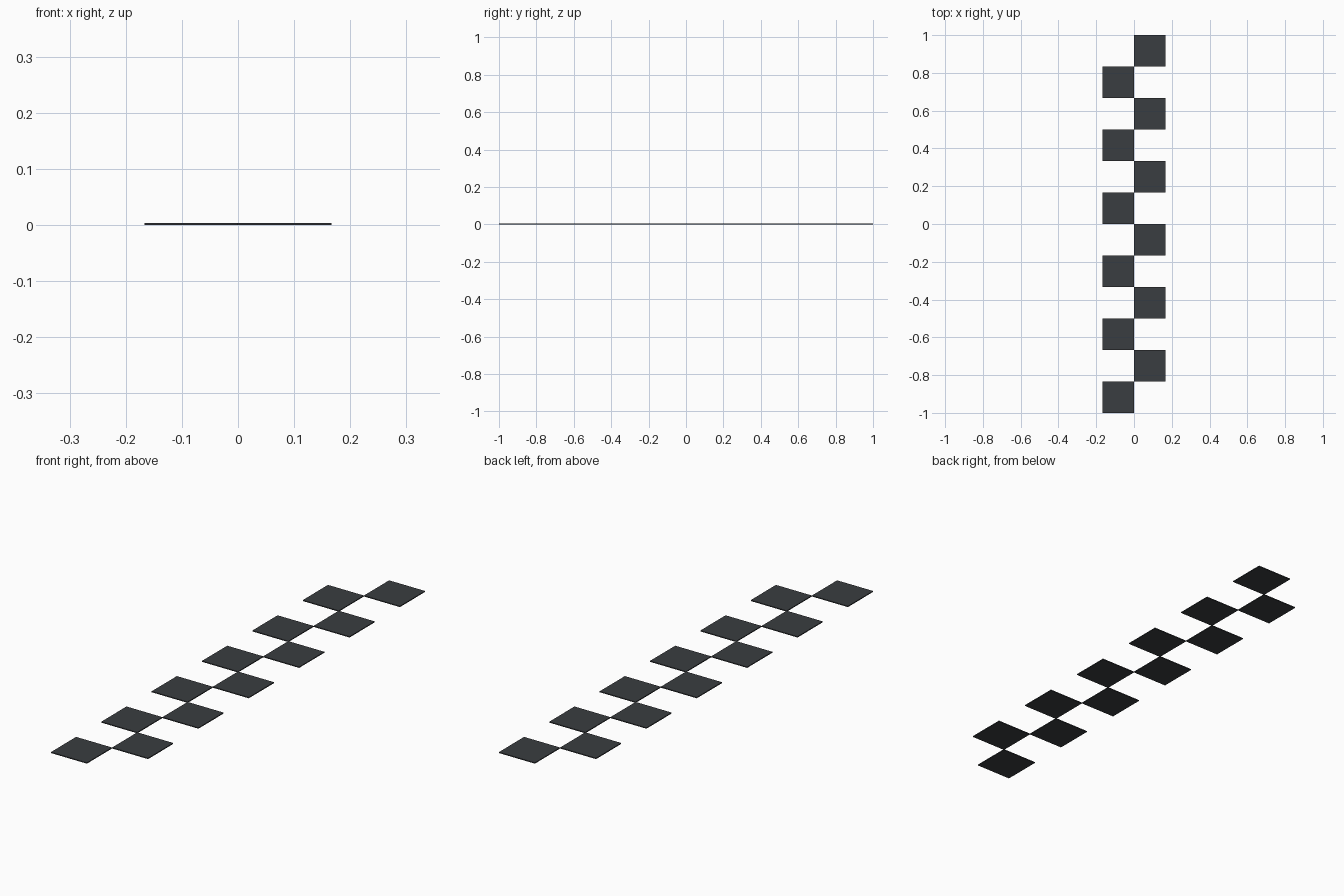
import bpy

if "Cube" in bpy.data.objects:
    bpy.data.objects.remove(bpy.data.objects["Cube"])

SIDE = 1 / 6      # edge of one square tile
THICK = 0.004     # tile thickness
ROWS = 12

# Dark charcoal finish
mat = bpy.data.materials.new("charcoal")
mat.diffuse_color = (0.042, 0.047, 0.052, 1)
mat.use_nodes = True
mat.node_tree.nodes["Principled BSDF"].inputs["Base Color"].default_value = mat.diffuse_color


def tile(name, x, y):
    bpy.ops.mesh.primitive_cube_add(size=1, location=(x, y, THICK / 2))
    ob = bpy.context.object
    ob.name = name
    ob.scale = (SIDE, SIDE, THICK)
    bpy.ops.object.transform_apply(location=False, rotation=False, scale=True)
    ob.data.materials.append(mat)


# Two staggered columns of thin tiles, touching at the corners
for i in range(ROWS):
    side = -1 if i % 2 == 0 else 1
    tile(f"checker_tile_{i + 1}", side * SIDE / 2, -1 + (i + 0.5) * SIDE)
